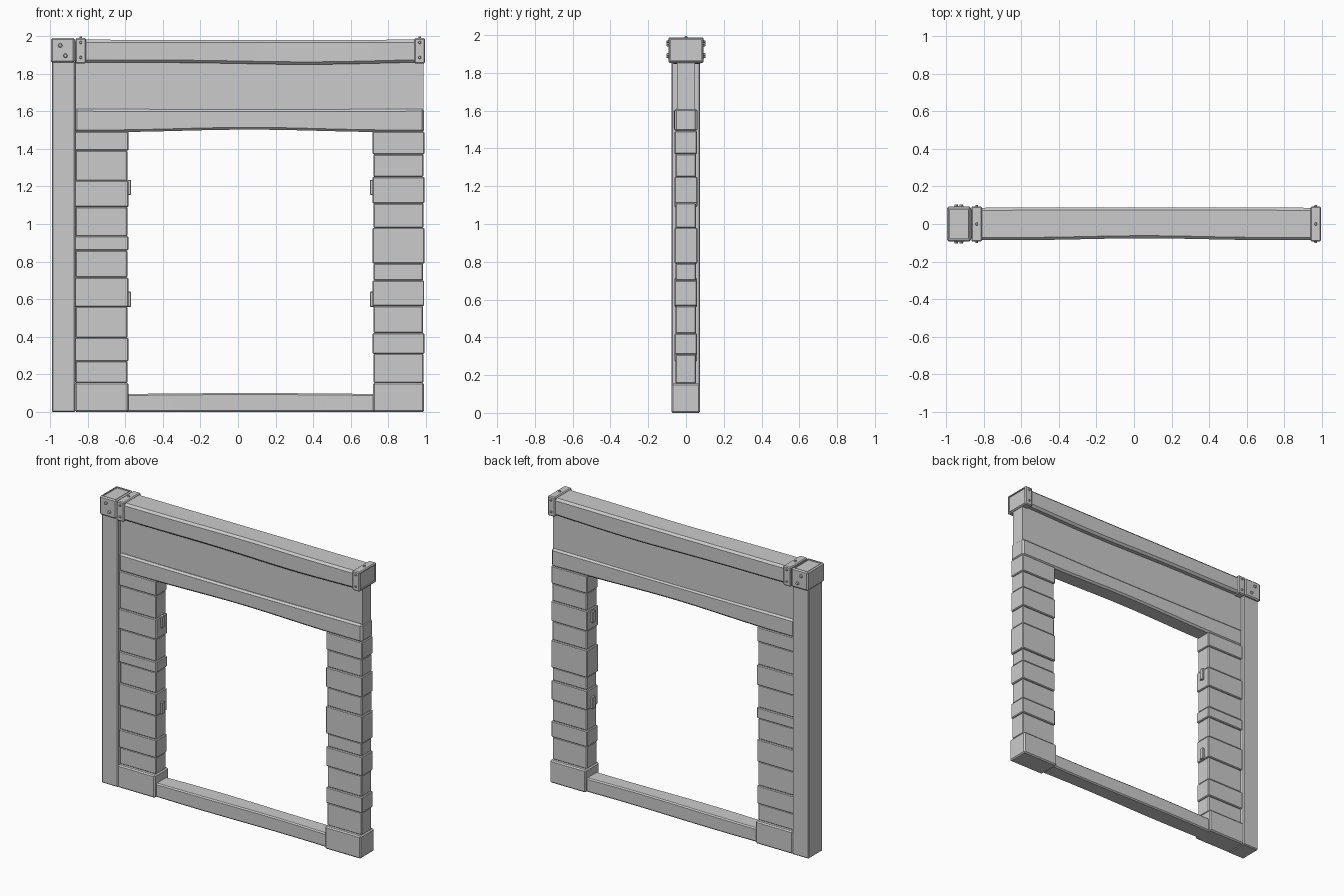
import bpy, bmesh, math, random
from mathutils import Matrix, Vector

if "Cube" in bpy.data.objects:
    bpy.data.objects.remove(bpy.data.objects["Cube"])

random.seed(4)


def finish(bm, name):
    bmesh.ops.recalc_face_normals(bm, faces=bm.faces)
    me = bpy.data.meshes.new(name)
    bm.to_mesh(me)
    bm.free()
    ob = bpy.data.objects.new(name, me)
    bpy.context.collection.objects.link(ob)
    bpy.context.view_layer.objects.active = ob
    for o in bpy.context.selected_objects:
        o.select_set(False)
    ob.select_set(True)
    bpy.ops.object.shade_smooth_by_angle(angle=math.radians(25))
    return ob


def box(name, x, y, z, bevel=0.006, cuts=0, warp=None, recess=None):
    """Bevelled box from (min, max) ranges, optionally sliced along x and warped,
    or with a recessed panel on the face pointing along `recess`."""
    bm = bmesh.new()
    bmesh.ops.create_cube(bm, size=1)
    for v in bm.verts:
        v.co = Vector(r[0] + (c + 0.5) * (r[1] - r[0]) for c, r in zip(v.co, (x, y, z)))
    if bevel:
        bmesh.ops.bevel(bm, geom=bm.edges[:], offset=bevel, segments=1, affect='EDGES')
    if recess:
        d = Vector(recess)
        bm.normal_update()
        face = max(bm.faces, key=lambda f: f.normal.dot(d))
        bmesh.ops.inset_region(bm, faces=[face], thickness=0.008)
        inner = bmesh.ops.extrude_discrete_faces(bm, faces=[face])["faces"][0]
        bmesh.ops.translate(bm, verts=inner.verts[:], vec=-d * 0.008)
    for i in range(1, cuts + 1):
        px = x[0] + (x[1] - x[0]) * i / (cuts + 1)
        bmesh.ops.bisect_plane(bm, geom=bm.verts[:] + bm.edges[:] + bm.faces[:],
                               plane_co=(px, 0, 0), plane_no=(1, 0, 0))
    if warp:
        for v in bm.verts:
            t = (v.co.x - x[0]) / (x[1] - x[0])
            v.co += Vector(warp(t, v.co.y > (y[0] + y[1]) / 2, v.co.z > (z[0] + z[1]) / 2))
    return finish(bm, name)


def rivet(name, pos, axis, r=0.012, h=0.012):
    bm = bmesh.new()
    rot = Vector((0, 0, 1)).rotation_difference(Vector(axis)).to_matrix().to_4x4()
    bmesh.ops.create_cone(bm, cap_ends=True, segments=8, radius1=r, radius2=r * 0.65,
                          depth=h, matrix=Matrix.Translation(pos) @ rot)
    finish(bm, name)


# Gentle hand-hewn waves for the long timbers
def beam_warp(t, back, top):
    w = math.sin(math.pi * t)
    return (0, 0.003 * w if back else 0.010 * w ** 4,
            -0.001 * w if top else -0.009 * w + 0.006 * math.sin(6 * t) * w)


def lintel_warp(t, back, top):
    w = math.sin(math.pi * t)
    return (0, -0.003 * w, -0.003 * w if top else 0.014 * w ** 3)


def sill_warp(t, back, top):
    w = math.sin(math.pi * t)
    s = 0.004 * math.sin(2 * math.pi * t)
    return (0, s if back else -s, 0.005 * w if top else 0)


# Corner post and its metal cap
box("corner_post", (-0.99, -0.865), (-0.077, 0.075), (0, 1.865), 0.006)
box("post_cap", (-0.995, -0.868), (-0.092, 0.092), (1.858, 1.988), 0.008, recess=(0, 0, 1))
for s in (-1, 1):
    for px, pz in ((-0.945, 1.95), (-0.918, 1.895)):
        rivet("cap_rivet", (px, s * 0.095, pz), (0, s, 0), 0.013, 0.016)

# Top beam and straps
box("top_beam", (-0.87, 0.982), (-0.086, 0.086), (1.86, 1.98), 0.014, 16, beam_warp)
box("left_strap", (-0.865, -0.808), (-0.093, 0.093), (1.853, 1.988), 0.006)
box("right_strap", (0.938, 0.994), (-0.093, 0.093), (1.853, 1.988), 0.006, recess=(1, 0, 0))
for px in (-0.836, 0.966):
    rivet("strap_top_rivet", (px, 0, 1.99), (0, 0, 1), 0.009, 0.012)
    for s in (-1, 1):
        for pz in (1.965, 1.885):
            rivet("strap_side_rivet", (px, s * 0.096, pz), (0, s, 0), 0.009, 0.012)

# Upper panel, lintel and sill
box("upper_panel", (-0.868, 0.985), (-0.047, 0.047), (1.6, 1.87), 0)
box("lintel", (-0.868, 0.99), (-0.062, 0.06), (1.488, 1.612), 0.012, 14, lintel_warp)
box("door_sill", (-0.6, 0.73), (-0.058, 0.058), (0, 0.096), 0.008, 10, sill_warp)

# Stone jambs: a plinth block with stacked courses above
jambs = {
    "left": (-0.867, -0.585, (0.155, 0.27, 0.395, 0.56, 0.715, 0.86, 0.935, 1.09, 1.23, 1.39, 1.492)),
    "right": (0.718, 0.988, (0.155, 0.31, 0.42, 0.565, 0.70, 0.79, 0.98, 1.11, 1.25, 1.37, 1.492)),
}
for side, (x0, x1, levels) in jambs.items():
    box(side + "_plinth", (x0 - 0.001, x1 + 0.002), (-0.077, 0.075), (0, 0.156), 0.008)
    for i, (a, b) in enumerate(zip(levels, levels[1:])):
        j = (0.003 if i % 2 else -0.003) + random.uniform(-0.001, 0.001)
        box(f"{side}_jamb_stone_{i}", (x0 - j, x1 + j), (-0.058 - j, 0.056 + j), (a, b), 0.005)

# Hinge plates on the inner jamb faces
for pz in (0.6, 1.195):
    box("left_hinge_plate", (-0.6, -0.568), (-0.015, 0.015), (pz - 0.04, pz + 0.04), 0.003)
    box("right_hinge_plate", (0.701, 0.73), (-0.015, 0.015), (pz - 0.04, pz + 0.04), 0.003)
